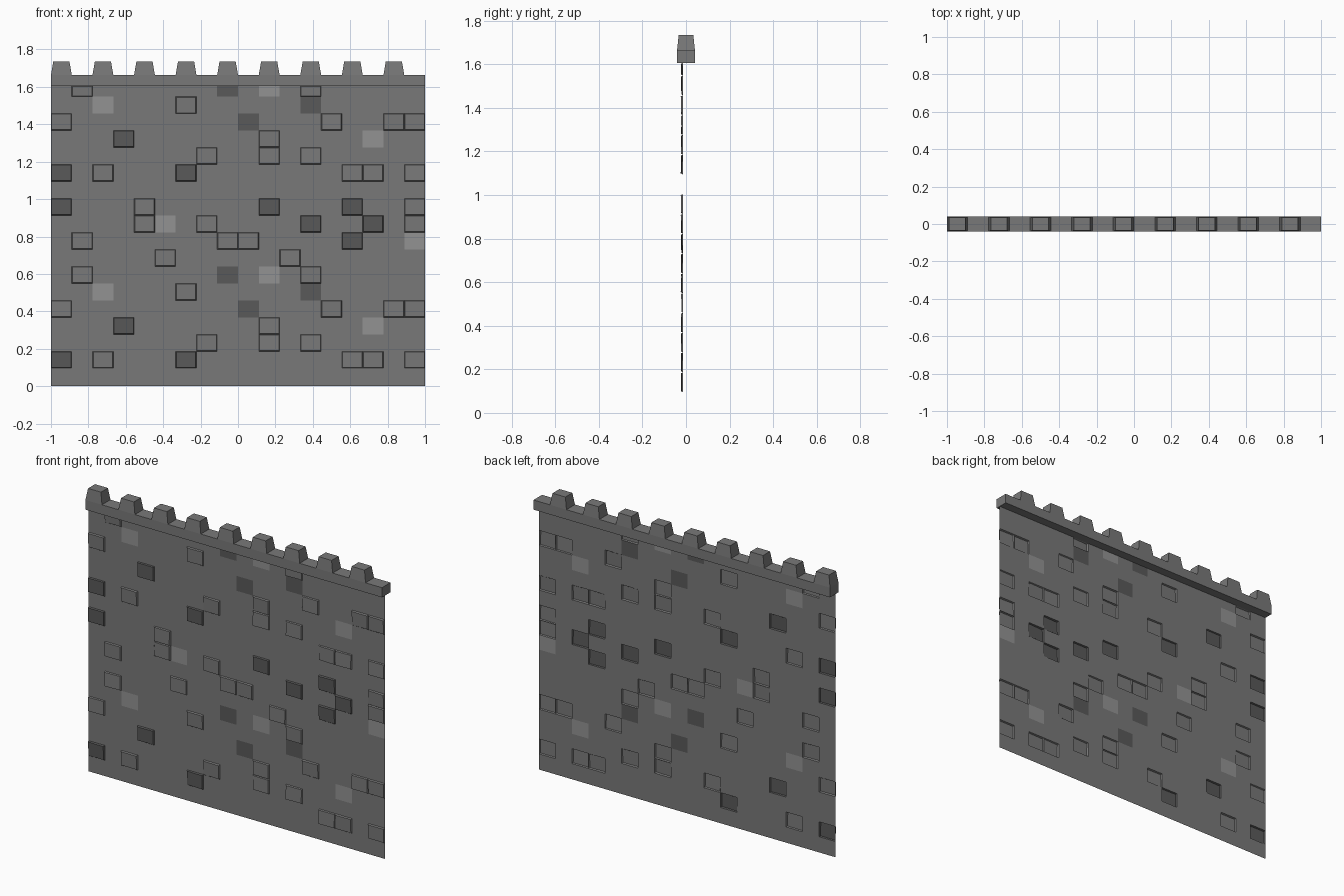
import bpy, bmesh, random

if "Cube" in bpy.data.objects:
    bpy.data.objects.remove(bpy.data.objects["Cube"])

random.seed(4)


def material(name, v):
    m = bpy.data.materials.new(name)
    m.diffuse_color = (v, v, v, 1)
    m.use_nodes = True
    m.node_tree.nodes["Principled BSDF"].inputs["Base Color"].default_value = m.diffuse_color
    return m


MATS = [material("stone", 0.19), material("dark_stone", 0.10), material("light_stone", 0.29)]


def finish(bm, name):
    me = bpy.data.meshes.new(name)
    bm.to_mesh(me)
    bm.free()
    for m in MATS:
        me.materials.append(m)
    ob = bpy.data.objects.new(name, me)
    bpy.context.collection.objects.link(ob)
    return ob


# Brick layout, bottom row first, repeating every 11 courses
# o raised, D dark raised, d dark flush, l light flush
ROWS = [
    "..................",
    "D.o...D.......oo.o",
    ".......o..o.o.....",
    "...D......o....l..",
    "o........d...o..oo",
    "..l...o.....d.....",
    ".o......d.l.o.....",
    ".....o.....o......",
    ".o......oo....D..l",
    "....ol.o....D..D.o",
    "D...o.....D...D..o",
]
COLS, PITCH, TOP = 18, 0.0908, 1.606
W = 2 / COLS
WALL_Y = -0.013

# Thin wall sheet with raised, slightly tilted bricks
bm = bmesh.new()
zs = [0] + [min(0.005 + PITCH * i, TOP) for i in range(1, 19)]
grid = [[bm.verts.new((-1 + W * c, WALL_Y, z)) for c in range(COLS + 1)] for z in zs]
for r in range(18):
    for c in range(COLS):
        kind = ROWS[r % 11][c]
        mat = {"D": 1, "d": 1, "l": 2}.get(kind, 0)
        base = [grid[r][c], grid[r][c + 1], grid[r + 1][c + 1], grid[r + 1][c]]
        faces = []
        if kind in "oD":
            tilt_x, tilt_z = random.uniform(-.002, .002), random.uniform(-.002, .002)
            top = []
            for v, sx, sz in zip(base, (-1, 1, 1, -1), (-1, -1, 1, 1)):
                y = WALL_Y - 0.008 + sx * tilt_x + sz * tilt_z
                top.append(bm.verts.new((v.co.x - sx * .004, y, v.co.z - sz * .004)))
            faces.append(bm.faces.new(top))
            for i in range(4):
                j = (i + 1) % 4
                faces.append(bm.faces.new((base[i], base[j], top[j], top[i])))
        else:
            faces.append(bm.faces.new(base))
        for f in faces:
            f.material_index = mat
finish(bm, "brick_wall")

# Coping: a bar whose alternate top segments rise into tapered merlons
D, Z0, Z1, Z2 = 0.041, 1.605, 1.664, 1.735
bm = bmesh.new()
rings = []
for c in range(COLS + 1):
    x = -1 + W * c
    rings.append([bm.verts.new((x, y, z)) for y, z in ((-D, Z0), (D, Z0), (D, Z1), (-D, Z1))])
merlons = []
for c in range(COLS):
    a, b = rings[c], rings[c + 1]
    for i in range(4):
        j = (i + 1) % 4
        f = bm.faces.new((a[i], a[j], b[j], b[i]))
        if i == 2 and c % 2 == 0:
            merlons.append(f)
bm.faces.new(rings[0])
bm.faces.new(rings[-1])
for f in merlons:
    mid = f.calc_center_median()
    new = bmesh.ops.extrude_discrete_faces(bm, faces=[f])["faces"][0]
    for v in new.verts:
        v.co.x = mid.x + (v.co.x - mid.x) * 0.78
        v.co.y *= 0.82
        v.co.z = Z2
bmesh.ops.recalc_face_normals(bm, faces=bm.faces)
finish(bm, "battlement")
